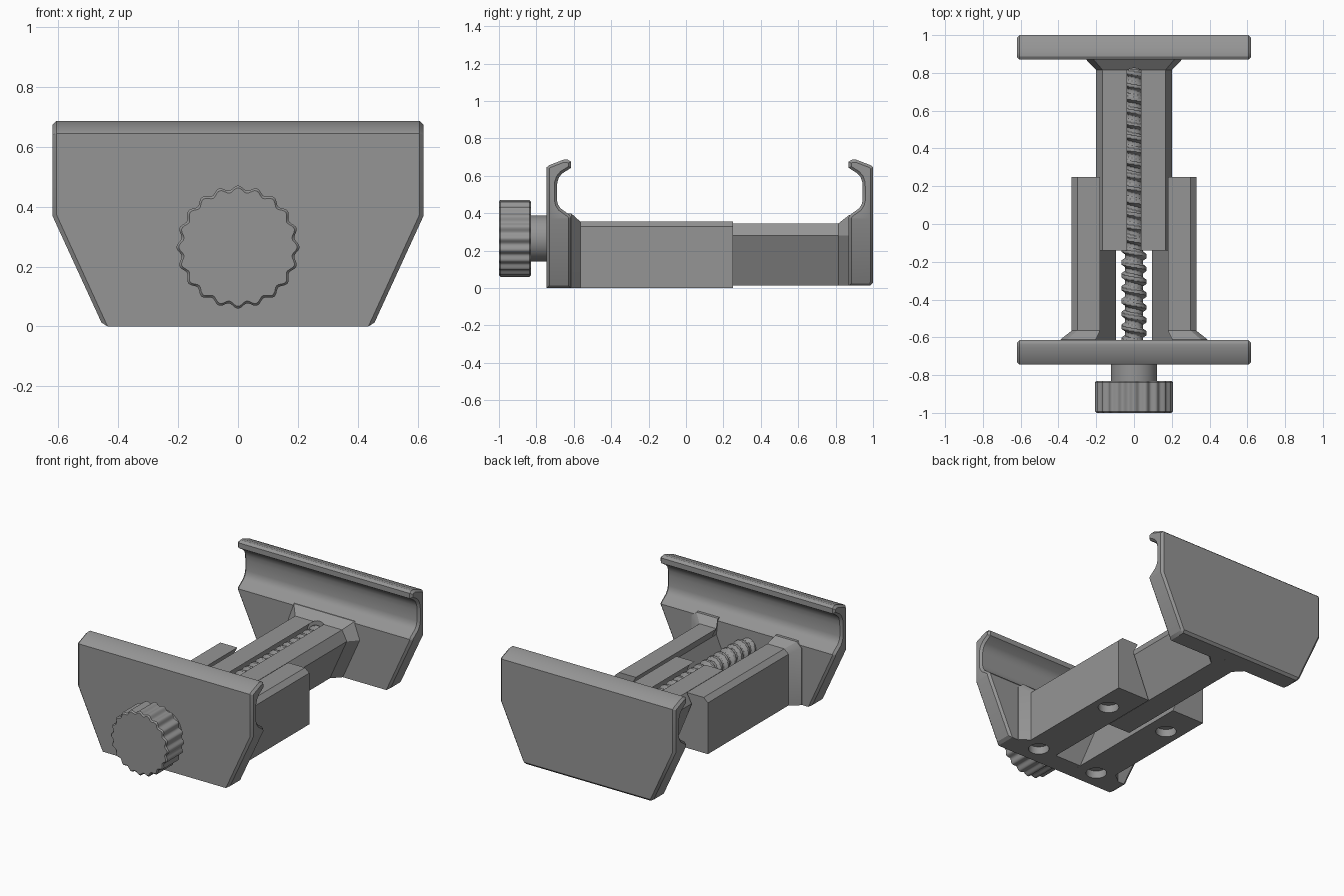
import bpy, bmesh
from math import sin, cos, pi, radians
from mathutils import Matrix, Vector

old = bpy.data.objects.get("Cube")
if old:
    bpy.data.objects.remove(old, do_unlink=True)

grey = bpy.data.materials.new("plain_grey")
grey.use_nodes = True
COLOUR = (0.3, 0.3, 0.3, 1)
grey.diffuse_color = COLOUR
for node in grey.node_tree.nodes:
    if node.type == 'BSDF_PRINCIPLED':
        node.inputs["Base Color"].default_value = COLOUR

AXIS_Z = 0.265  # height of the screw axis


def make(name, bm):
    bmesh.ops.recalc_face_normals(bm, faces=bm.faces[:])
    mesh = bpy.data.meshes.new(name)
    bm.to_mesh(mesh)
    bm.free()
    mesh.materials.append(grey)
    obj = bpy.data.objects.new(name, mesh)
    bpy.context.collection.objects.link(obj)
    return obj


def loft(rings):
    """Skin a list of equal-length rings of points and cap both ends."""
    bm = bmesh.new()
    rows = [[bm.verts.new(p) for p in ring] for ring in rings]
    n = len(rows[0])
    for a, b in zip(rows, rows[1:]):
        for i in range(n):
            j = (i + 1) % n
            bm.faces.new((a[i], a[j], b[j], b[i]))
    bm.faces.new(rows[0])
    bm.faces.new(rows[-1])
    return bm


def turned(name, ys, n, radius):
    """Round part on the screw axis with radius(y, angle)."""
    rings = []
    for y in ys:
        ring = []
        for k in range(n):
            a = 2 * pi * k / n
            r = radius(y, a)
            ring.append((r * cos(a), y, AXIS_Z + r * sin(a)))
        rings.append(ring)
    return make(name, loft(rings))


def finish(obj, cutter=None, mirror=False):
    bpy.ops.object.select_all(action='DESELECT')
    obj.select_set(True)
    bpy.context.view_layer.objects.active = obj
    if cutter:
        mod = obj.modifiers.new("cut", 'BOOLEAN')
        mod.operation = 'DIFFERENCE'
        mod.solver = 'EXACT'
        mod.object = cutter
        bpy.ops.object.modifier_apply(modifier=mod.name)
    if mirror:
        mod = obj.modifiers.new("mirror", 'MIRROR')
        mod.use_mirror_merge = False
        bpy.ops.object.modifier_apply(modifier=mod.name)
    bpy.ops.object.shade_smooth_by_angle(angle=radians(28))


# Cutters: four round recesses underneath, and the bore of the slider
bm = bmesh.new()
for x in (-0.225, 0.225):
    for y in (-0.62, 0.03):
        bmesh.ops.create_cone(bm, cap_ends=True, segments=32, radius1=0.062, radius2=0.062,
                              depth=0.1, matrix=Matrix.Translation((x, y, 0)))
recess_cutter = make("recess_cutter", bm)
bore_cutter = turned("bore_cutter", (-0.3, 0.825), 48, lambda y, a: 0.088)
for cutter in (recess_cutter, bore_cutter):
    cutter.hide_render = True

# Jaws: hooked profile (depth, height) extruded sideways, lower corners cut away
HOOK = [(0, 0.645), (0.012, 0.656), (0.09, 0.686), (0.113, 0.686), (0.13, 0.675), (0.13, 0.642),
        (0.083, 0.612), (0.066, 0.592), (0.057, 0.565), (0.055, 0.535), (0.055, 0.47),
        (0.061, 0.446), (0.074, 0.426), (0.12, 0.393), (0.13, 0.38)]


def jaw(name, y0, facing, foot, cutter=None):
    profile = foot + HOOK
    bm = loft([[(x, y0 + facing * d, z) for d, z in profile] for x in (-0.62, 0.62)])
    bmesh.ops.recalc_face_normals(bm, faces=bm.faces[:])
    for side in (-1, 1):
        bmesh.ops.bisect_plane(bm, geom=bm.verts[:] + bm.edges[:] + bm.faces[:],
                               plane_co=(side * 0.45, 0, 0),
                               plane_no=Vector((side * 0.37, 0, -0.17)).normalized(),
                               clear_outer=True)
        bmesh.ops.holes_fill(bm, edges=[e for e in bm.edges if e.is_boundary], sides=0)
    bmesh.ops.recalc_face_normals(bm, faces=bm.faces[:])
    bm.normal_update()
    rim = [e for e in bm.edges
           if sum(abs(f.normal.x) > 0.5 for f in e.link_faces) == 1]
    bmesh.ops.bevel(bm, geom=rim, offset=0.014, segments=1, affect='EDGES',
                    profile=0.5, clamp_overlap=False)
    finish(make(name, bm), cutter)


jaw("front_jaw", -0.745, 1, [(0.13, 0), (0, 0)], recess_cutter)
jaw("back_jaw", 1.0, -1, [(0.13, 0.012), (0.015, 0.012), (0, 0.027)])

# Guide rails: dovetail inner side, flared where they meet the front jaw
rail = [(0.095, 0), (0.33, 0), (0.33, 0.328), (0.3, 0.355), (0.18, 0.355), (0.215, 0.29)]
flare = [(0.095, 0), (0.39, 0), (0.39, 0.365), (0.355, 0.397), (0.203, 0.397), (0.215, 0.29)]
bm = loft([[(x, y, z) for x, z in sec]
           for y, sec in ((-0.64, flare), (-0.612, flare), (-0.565, rail), (0.25, rail))])
finish(make("guide_rails", bm), recess_cutter, mirror=True)

# Slider: matching dovetail bar, flared where it meets the back jaw
half = [(0.08, 0.012), (0.2, 0.28), (0.166, 0.345)]
wide = [(0.135, 0.012), (0.255, 0.28), (0.215, 0.39)]


def both(sec):
    return sec + [(-x, z) for x, z in reversed(sec)]


bm = loft([[(x, y, z) for x, z in both(sec)]
           for y, sec in ((-0.14, half), (0.815, half), (0.872, wide), (0.9, wide))])
finish(make("slider", bm), bore_cutter)

# Screw with a helical thread
PITCH = 0.068


def thread(y, a):
    t = (y / PITCH - a / (2 * pi)) % 1
    ridge = min(1, max(0, 1.7 - 5 * abs(t - 0.5)))
    return 0.047 + 0.02 * ridge


STEPS = 320
finish(turned("screw", [-0.7 + 1.52 * i / STEPS for i in range(STEPS + 1)], 28, thread))

# Hub and fluted knob
finish(turned("knob_hub", (-0.84, -0.74), 64, lambda y, a: 0.123))


def fluted(y, a):
    edge = 0.008 if y in (-1.0, -0.83) else 0
    return 0.198 + 0.0075 * cos(20 * a) - edge


finish(turned("knob", (-1.0, -0.992, -0.838, -0.83), 200, fluted))

for cutter in (recess_cutter, bore_cutter):
    bpy.data.objects.remove(cutter, do_unlink=True)
